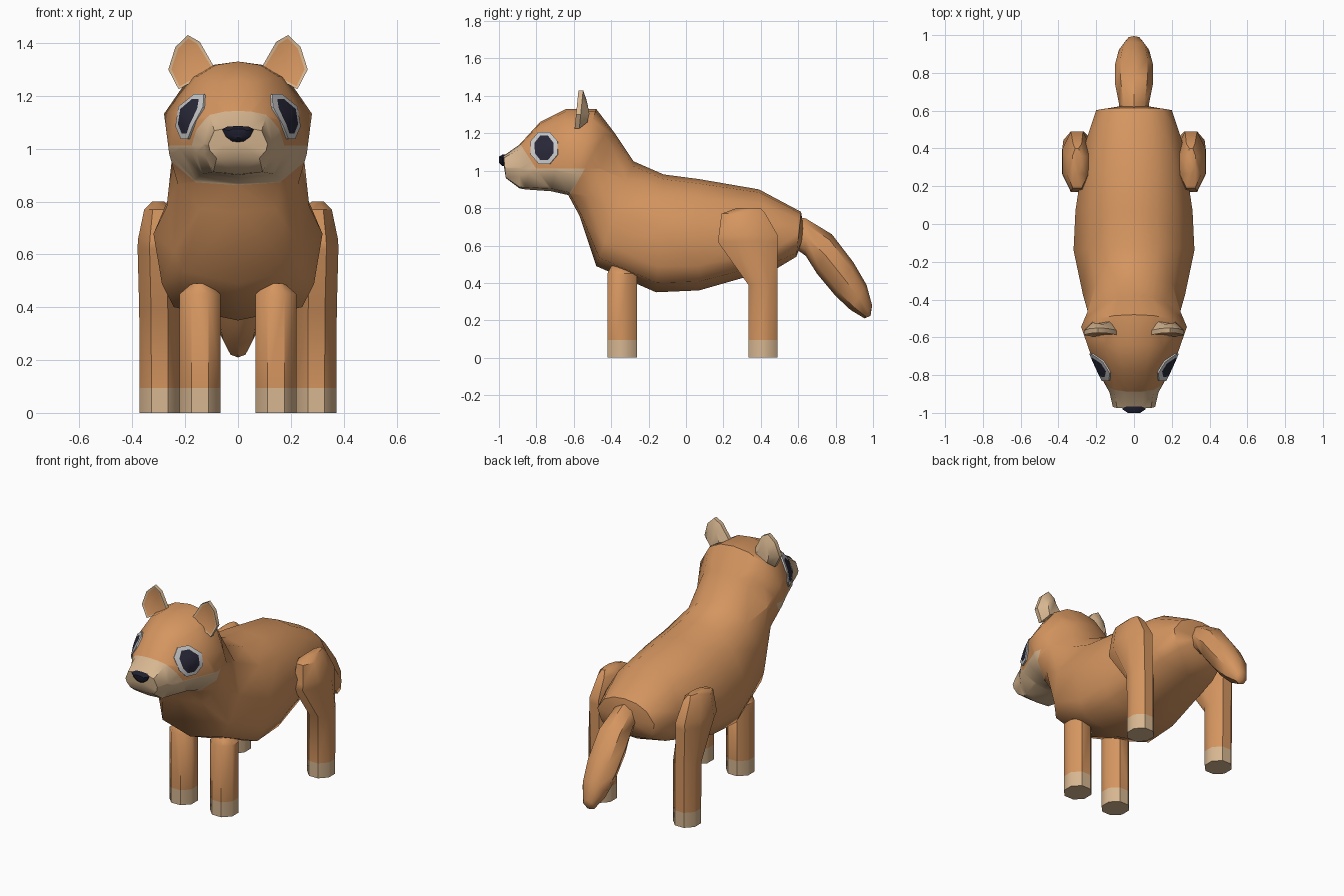
import bpy, bmesh, math
from mathutils import Vector
from mathutils.bvhtree import BVHTree

if "Cube" in bpy.data.objects:
    bpy.data.objects.remove(bpy.data.objects["Cube"], do_unlink=True)


def material(name, rgb):
    m = bpy.data.materials.new(name)
    m.use_nodes = True
    m.diffuse_color = (*rgb, 1)
    m.node_tree.nodes["Principled BSDF"].inputs["Base Color"].default_value = (*rgb, 1)
    return m


FUR = material("orange fur", (0.66, 0.30, 0.115))
CREAM = material("cream fur", (0.68, 0.47, 0.28))
WHITE = material("eye white", (0.60, 0.60, 0.60))
DARK = material("eye dark", (0.022, 0.021, 0.040))
NOSE = material("nose dark", (0.014, 0.015, 0.030))


def finish(name, bm, mats, angle=45):
    bmesh.ops.recalc_face_normals(bm, faces=bm.faces)
    me = bpy.data.meshes.new(name)
    bm.to_mesh(me)
    bm.free()
    ob = bpy.data.objects.new(name, me)
    bpy.context.collection.objects.link(ob)
    for m in mats:
        me.materials.append(m)
    bpy.ops.object.select_all(action="DESELECT")
    ob.select_set(True)
    bpy.context.view_layer.objects.active = ob
    bpy.ops.object.shade_smooth_by_angle(angle=math.radians(angle))
    return ob


def skin(bm, rings, start=None, end=None):
    """Join rings of points into a closed tube; start and end are cap centres."""
    loops = [[bm.verts.new(p) for p in r] for r in rings]
    n = len(loops[0])
    for a, b in zip(loops, loops[1:]):
        for i in range(n):
            j = (i + 1) % n
            bm.faces.new((a[i], a[j], b[j], b[i]))
    for loop, tip in ((loops[0], start), (loops[-1], end)):
        if tip is None:
            bm.faces.new(loop)
        else:
            c = bm.verts.new(tip)
            for i in range(n):
                bm.faces.new((loop[i], loop[(i + 1) % n], c))


def section(top, bottom, width, half):
    """Mirrored cross-section hung between a top and a bottom (y, z) point."""
    def pt(u, v, s):
        return (s * u * width, bottom[0] + v * (top[0] - bottom[0]),
                bottom[1] + v * (top[1] - bottom[1]))
    return [pt(u, v, 1) for u, v in half] + [pt(u, v, -1) for u, v in half[-2:0:-1]]


# Half cross-sections: (width fraction, height fraction), top to bottom
TRUNK = [(0, 1), (.40, .96), (.75, .82), (1, .52), (.90, .22), (.76, .08), (0, 0)]
HEAD = [(0, 1), (.36, .97), (.66, .87), (1, .57), (.93, .24), (.58, .03), (0, 0)]
MUZZLE = [(0, 1), (.40, .98), (.80, .90), (1, .48), (.95, .28), (.72, .03), (0, 0)]
ROUND = [(math.sin(a), .5 + .5 * math.cos(a)) for a in (i * math.pi / 4 for i in range(5))]

# Body, neck and head in one skin, from rump to muzzle
spine = [
    ((.615, .78), (.590, .54), .20, TRUNK),
    ((.39, .90), (.49, .48), .255, TRUNK),
    ((.07, .955), (.07, .36), .31, TRUNK),
    ((-.12, .98), (-.16, .35), .32, TRUNK),
    ((-.28, 1.05), (-.48, .49), .27, TRUNK),
    ((-.38, 1.20), (-.57, .76), .245, HEAD),
    ((-.48, 1.33), (-.63, .87), .28, HEAD),
    ((-.64, 1.33), (-.72, .89), .235, HEAD),
    ((-.78, 1.26), (-.86, .90), .17, HEAD),
    ((-.89, 1.14), (-.89, .905), .13, MUZZLE),
    ((-.975, 1.08), (-.963, .96), .112, MUZZLE),
]
bm = bmesh.new()
skin(bm, [section(*s) for s in spine], (0, .635, .66), (0, -.975, 1.03))
bmesh.ops.triangulate(bm, faces=bm.faces)
bmesh.ops.recalc_face_normals(bm, faces=bm.faces)
surface = BVHTree.FromBMesh(bm)


# Cut the head along the borders of the cream muzzle and jaw
def in_head(p):
    return p.y < -.47 and p.z > .78


for co, no in (((0, -.60, 1.012), (0, 0, 1)),
               ((0, -.885, 1.14), (0, 1, .654)),
               ((0, -.54, 1.012), (0, 1, -.57))):
    faces = [f for f in bm.faces if in_head(f.calc_center_median())]
    parts = {e for f in faces for e in f.edges} | {v for f in faces for v in f.verts}
    bmesh.ops.bisect_plane(bm, geom=faces + list(parts), plane_co=co, plane_no=no, dist=1e-5)
for f in bm.faces:
    c = f.calc_center_median()
    jaw = c.z < 1.012 and c.y < -.54 - (1.012 - c.z) * .57
    snout = c.z > .85 and c.y < -.885 + (1.14 - c.z) * .654
    f.material_index = int(jaw or snout)
finish("body_and_head", bm, [FUR, CREAM], 50)

# Tail
tail = [
    ((.60, .75), (.59, .58), .075),
    ((.64, .745), (.64, .545), .08),
    ((.78, .66), (.70, .45), .10),
    ((.895, .51), (.80, .33), .10),
    ((.965, .39), (.88, .255), .08),
    ((.995, .28), (.955, .21), .04),
]
bm = bmesh.new()
skin(bm, [section(*t, ROUND) for t in tail], None, (0, .987, .225))
finish("tail", bm, [FUR])


# Legs: rings of (z, x min, x max, y min, y max), feet cream below the second ring
def leg(name, side, levels):
    bm = bmesh.new()
    rings = []
    for z, x0, x1, y0, y1 in levels:
        ring = []
        for i in range(8):
            a = math.radians(45 * i + 22.5)
            k = 1 / math.cos(math.radians(22.5))
            ring.append((side * ((x0 + x1) / 2 + k * math.cos(a) * (x1 - x0) / 2),
                         (y0 + y1) / 2 + k * math.sin(a) * (y1 - y0) / 2, z))
        rings.append(ring)
    skin(bm, rings)
    for f in bm.faces:
        f.material_index = int(f.calc_center_median().z < .095)
    finish(name, bm, [FUR, CREAM])


FRONT = [(0, .066, .221, -.42, -.262), (.095, .066, .221, -.42, -.262),
         (.45, .066, .221, -.42, -.262), (.49, .115, .175, -.40, -.30)]
HIND = [(0, .221, .372, .333, .49), (.095, .221, .372, .333, .49),
        (.39, .221, .374, .333, .49), (.62, .225, .38, .17, .49),
        (.655, .225, .379, .175, .49), (.77, .245, .355, .19, .425),
        (.80, .28, .325, .27, .40)]
for side, label in ((1, "left"), (-1, "right")):
    leg("front_leg_" + label, side, FRONT)
    leg("hind_leg_" + label, side, HIND)

    # Ear: cream shell with an inset orange front
    outline = [(.085, 1.30), (.145, 1.405), (.19, 1.43), (.237, 1.385), (.264, 1.30), (.225, 1.225)]
    bm = bmesh.new()
    front = [(side * x, -.595 + (z - 1.23) * .1, z) for x, z in outline]
    mid = [(side * x, y + .025, z) for (x, z), (_, y, _) in zip(outline, front)]
    back = [(side * (.175 + (x - .175) * .5), -.515 - abs(z - 1.31) * .15, 1.31 + (z - 1.31) * .6)
            for x, z in outline]
    skin(bm, [front, mid, back])
    bmesh.ops.recalc_face_normals(bm, faces=bm.faces)
    face = min((f for f in bm.faces if len(f.verts) == 6), key=lambda f: f.calc_center_median().y)
    bmesh.ops.inset_region(bm, faces=[face], thickness=.012, depth=-.004)
    face.material_index = 1
    finish("ear_" + label, bm, [CREAM, FUR], 40)

    # Eye: thin plate laid on the side of the head, dark centre and white rim
    bm = bmesh.new()

    def on_head(y, z, lift):
        hit, normal, _, _ = surface.ray_cast(Vector((side, y, z)), Vector((-side, 0, 0)))
        return bm.verts.new(hit + normal * lift)

    cy, cz = -.755, 1.12
    loops = []
    for ry, rz, lift in ((.027, .034, .009), (.054, .068, .009), (.077, .09, .009), (.077, .09, -.004)):
        loops.append([on_head(cy + ry * math.cos(a), cz + rz * math.sin(a), lift)
                      for a in (math.radians(45 * i + 22.5) for i in range(8))])
    centre = on_head(cy, cz, .009)
    for i in range(8):
        j = (i + 1) % 8
        bm.faces.new((loops[0][i], loops[0][j], centre)).material_index = 1
        for k in range(3):
            f = bm.faces.new((loops[k][i], loops[k][j], loops[k + 1][j], loops[k + 1][i]))
            f.material_index = int(k == 0)
    finish("eye_" + label, bm, [WHITE, DARK])

# Nose: rounded wedge on the tip of the muzzle
half_nose = [(0, 1.086), (.040, 1.084), (.060, 1.074), (.046, 1.045), (.022, 1.028), (0, 1.025)]
shape = half_nose + [(-x, z) for x, z in half_nose[-2:0:-1]]
bm = bmesh.new()
skin(bm, [[(x * s, y, 1.062 + (z - 1.062) * s) for x, z in shape]
          for y, s in ((-.94, 1), (-.982, 1), (-1.0, .55))])
finish("nose", bm, [NOSE])
